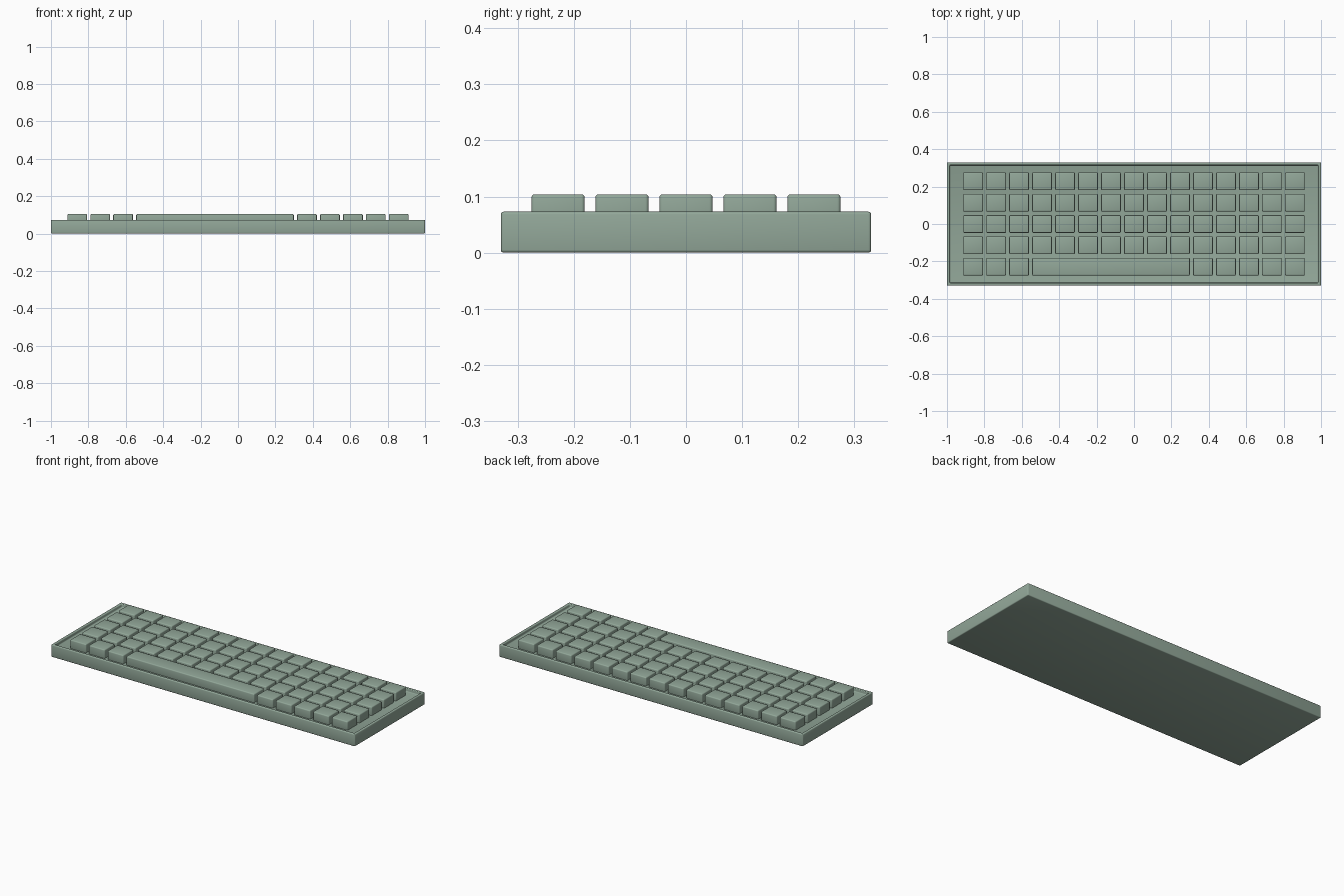
import bpy
import bmesh
import math

if "Cube" in bpy.data.objects:
    bpy.data.objects.remove(bpy.data.objects["Cube"], do_unlink=True)

# Single muted green plastic
green = bpy.data.materials.new("sage_green")
green.use_nodes = True
colour = (0.29, 0.39, 0.32, 1)
green.diffuse_color = colour
green.node_tree.nodes["Principled BSDF"].inputs["Base Color"].default_value = colour

HALF_X, HALF_Y = 1.0, 0.33
CASE_TOP, PLATE_Z, KEY_TOP = 0.073, 0.053, 0.104
RIM = 0.022
PITCH_X, PITCH_Y = 0.1229, 0.114
KEY_X, KEY_Y = 0.105, 0.095


def finish(name, bm, bevel):
    """Turn a bmesh into a softly bevelled, smooth shaded object."""
    bmesh.ops.recalc_face_normals(bm, faces=bm.faces)
    mesh = bpy.data.meshes.new(name)
    bm.to_mesh(mesh)
    bm.free()
    obj = bpy.data.objects.new(name, mesh)
    bpy.context.collection.objects.link(obj)
    mesh.materials.append(green)
    mod = obj.modifiers.new("soft_edges", "BEVEL")
    mod.width = bevel
    mod.segments = 3
    mod.limit_method = "ANGLE"
    bpy.ops.object.select_all(action="DESELECT")
    obj.select_set(True)
    bpy.context.view_layer.objects.active = obj
    bpy.ops.object.modifier_apply(modifier=mod.name)
    bpy.ops.object.shade_smooth_by_angle(angle=math.radians(35))
    return obj


def box(bm, x0, x1, y0, y1, z0, z1):
    verts = bmesh.ops.create_cube(bm, size=1)["verts"]
    for v in verts:
        v.co.x = x1 if v.co.x > 0 else x0
        v.co.y = y1 if v.co.y > 0 else y0
        v.co.z = z1 if v.co.z > 0 else z0


# Case: a slab whose top face is inset and sunk to leave a thin rim
bm = bmesh.new()
box(bm, -HALF_X, HALF_X, -HALF_Y, HALF_Y, 0, CASE_TOP)
bm.normal_update()
top = max(bm.faces, key=lambda f: f.calc_center_median().z)
bmesh.ops.inset_region(bm, faces=[top], thickness=RIM)
well = bmesh.ops.extrude_discrete_faces(bm, faces=[top])["faces"][0]
for v in well.verts:
    v.co.z = PLATE_Z
finish("case", bm, 0.005)


# Keycaps: five rows of fifteen, the front row holding a long space bar
def add_key(name, first, last, row):
    x0 = (first - 7) * PITCH_X - KEY_X / 2
    x1 = (last - 7) * PITCH_X + KEY_X / 2
    y = (row - 2) * PITCH_Y
    bm = bmesh.new()
    box(bm, x0, x1, y - KEY_Y / 2, y + KEY_Y / 2, PLATE_Z - 0.008, KEY_TOP)
    finish(name, bm, 0.006)


SPACE_FIRST, SPACE_LAST = 3, 9
for row in range(5):
    for col in range(15):
        if row == 0 and SPACE_FIRST <= col <= SPACE_LAST:
            continue
        add_key(f"key_row{row + 1}_column{col + 1}", col, col, row)
add_key("space_bar", SPACE_FIRST, SPACE_LAST, 0)
